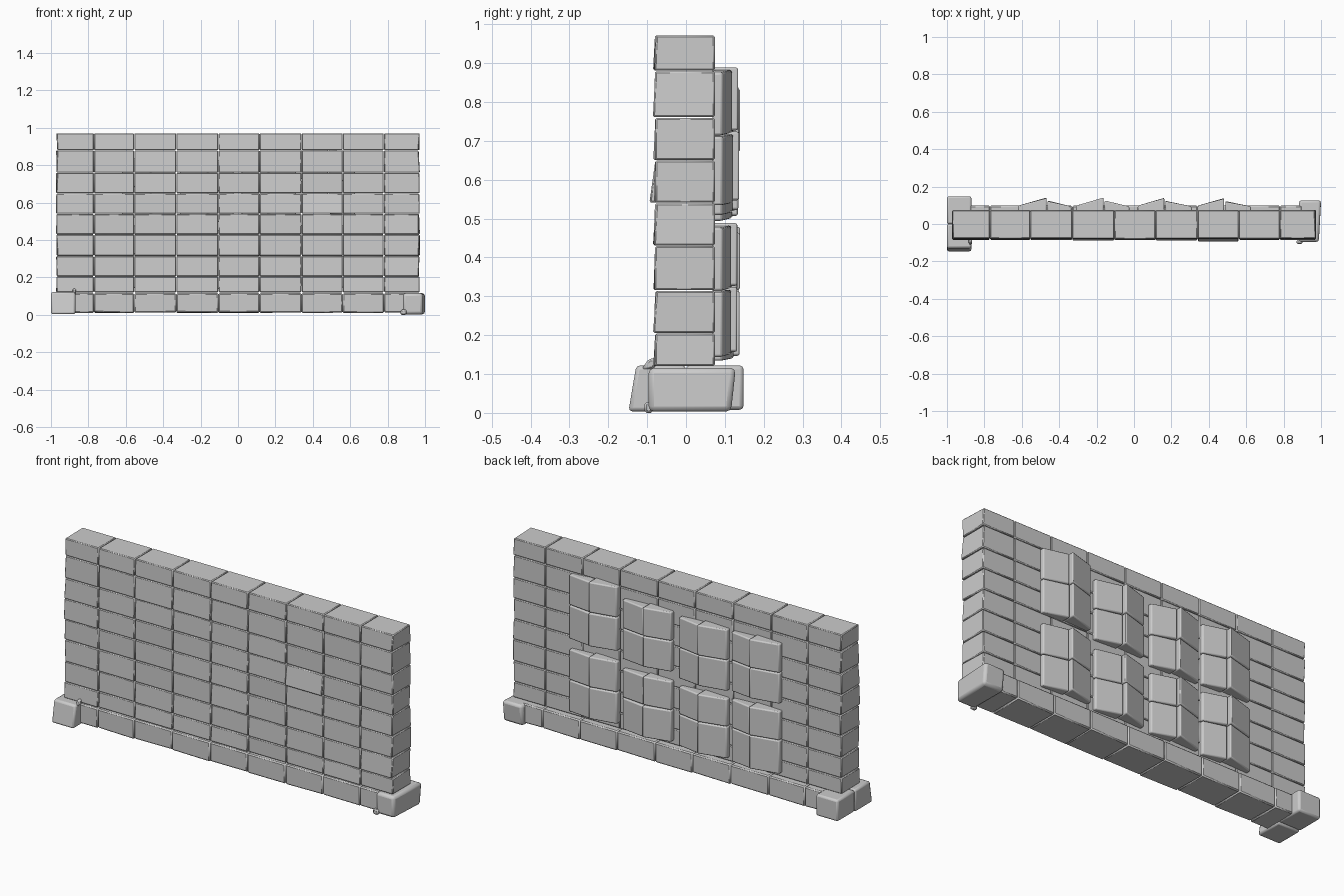
import bpy, bmesh, random
from mathutils import Vector

if "Cube" in bpy.data.objects:
    bpy.data.objects.remove(bpy.data.objects["Cube"])

random.seed(4)


def block(bm, lo, hi, move=None):
    """Box between two corners; move(sx, sy, sz) may shift each corner."""
    verts = bmesh.ops.create_cube(bm, size=1)["verts"]
    for v in verts:
        s = [1 if c > 0 else 0 for c in v.co]
        v.co = Vector([(lo[i], hi[i])[s[i]] for i in range(3)])
        if move:
            v.co += Vector(move(*s))


def finish(bm, name, bevel=0.005, segments=1):
    me = bpy.data.meshes.new(name)
    bm.to_mesh(me)
    bm.free()
    ob = bpy.data.objects.new(name, me)
    bpy.context.collection.objects.link(ob)
    if bevel:
        m = ob.modifiers.new("worn_edges", "BEVEL")
        m.width = bevel
        m.segments = segments
        m.limit_method = "ANGLE"
    bpy.ops.object.select_all(action="DESELECT")
    ob.select_set(True)
    bpy.context.view_layer.objects.active = ob
    bpy.ops.object.shade_smooth_by_angle(angle=0.7)
    return ob


cols = [-0.97, -0.77, -0.555, -0.33, -0.105, 0.115, 0.34, 0.56, 0.78, 0.97]
rows = [0.12, 0.205, 0.315, 0.43, 0.54, 0.65, 0.76, 0.88, 0.972]
gap = 0.001

# Stone wall: courses of full-depth blocks, front faces slightly uneven
bm = bmesh.new()
for r in range(len(rows) - 1):
    for c in range(len(cols) - 1):
        top, bot = random.uniform(0, 0.004), random.uniform(-0.005, 0.002)
        if (c, r) == (6, 4):
            bot = -0.014      # the one block that juts out
        first, last = c == 0, c == len(cols) - 2

        def move(sx, sy, sz):
            dx = 0
            if (first and not sx) or (last and sx):
                dx = random.uniform(-0.004, 0.004)
            dy = 0 if sy else (top if sz else bot)
            return dx, dy, 0
        block(bm, (cols[c] + gap, -0.080, rows[r] + gap),
              (cols[c + 1] - gap, 0.074, rows[r + 1] - gap), move)
finish(bm, "wall_blocks", 0.004)

# Plinth course beneath the wall
bm = bmesh.new()
plinth = [-0.88] + cols[1:-1] + [0.90]
for a, b in zip(plinth, plinth[1:]):
    t = random.uniform(-0.003, 0.003)
    block(bm, (a, -0.086 + t, 0.012), (b, 0.098, 0.116),
          lambda sx, sy, sz: (0, 0, 0 if sz else random.uniform(-0.003, 0.003)))
finish(bm, "plinth_blocks", 0.006)

# Large left corner stone, front and back halves, front face leaning back
bm = bmesh.new()
block(bm, (-1.0, -0.148, 0.004), (-0.87, 0.0, 0.122),
      lambda sx, sy, sz: (0, 0.02 if sz and not sy else 0, 0))
block(bm, (-1.0, 0.0, 0.008), (-0.87, 0.148, 0.122))
finish(bm, "left_corner_stone", 0.01, 2)

# Smaller worn right corner stone
bm = bmesh.new()
block(bm, (0.882, -0.096, 0.003), (1.0, 0.128, 0.116),
      lambda sx, sy, sz: (-0.012 if sx and not sy else 0,
                          -0.012 if sy and not sz else 0, 0))
finish(bm, "right_corner_stone", 0.014, 2)

# Loose chips by the corner stones
bm = bmesh.new()
block(bm, (-0.885, -0.105, 0.112), (-0.865, -0.075, 0.14),
      lambda sx, sy, sz: (0, 0.01 if sz else -0.01, 0))
block(bm, (0.87, -0.107, 0.0), (0.9, -0.085, 0.028))
finish(bm, "stone_chips", 0.006)

# Back shutters: per column (outer -x, split, outer +x), then z levels
panels = [
    (-0.62, -0.465, -0.335, (0.835, 0.68, 0.515), (0.475, 0.32, 0.14)),
    (-0.31, -0.16, -0.025, (0.83, 0.665, 0.50), (0.46, 0.31, 0.14)),
    (0.02, 0.165, 0.31, (0.835, 0.68, 0.515), (0.465, 0.31, 0.14)),
    (0.34, 0.485, 0.625, (0.885, 0.72, 0.54), (0.485, 0.32, 0.15)),
]
bm = bmesh.new()
for x0, xm, x1, upper, lower in panels:
    for zs in (upper, lower):
        for hi, lo in zip(zs, zs[1:]):
            j = random.uniform(-0.006, 0.004)
            # raised inner edge, low outer edge
            block(bm, (x0, 0.068, lo + 0.003), (xm - 0.003, 0.098, hi),
                  lambda sx, sy, sz: (0, (0.04 + j) * sx * sy, 0.004 * sx))
            block(bm, (xm + 0.003, 0.068, lo), (x1, 0.094, hi - 0.003),
                  lambda sx, sy, sz: (0, (0.028 + j) * (1 - sx) * sy, -0.006 * sx))
finish(bm, "back_shutters", 0.006, 2)
